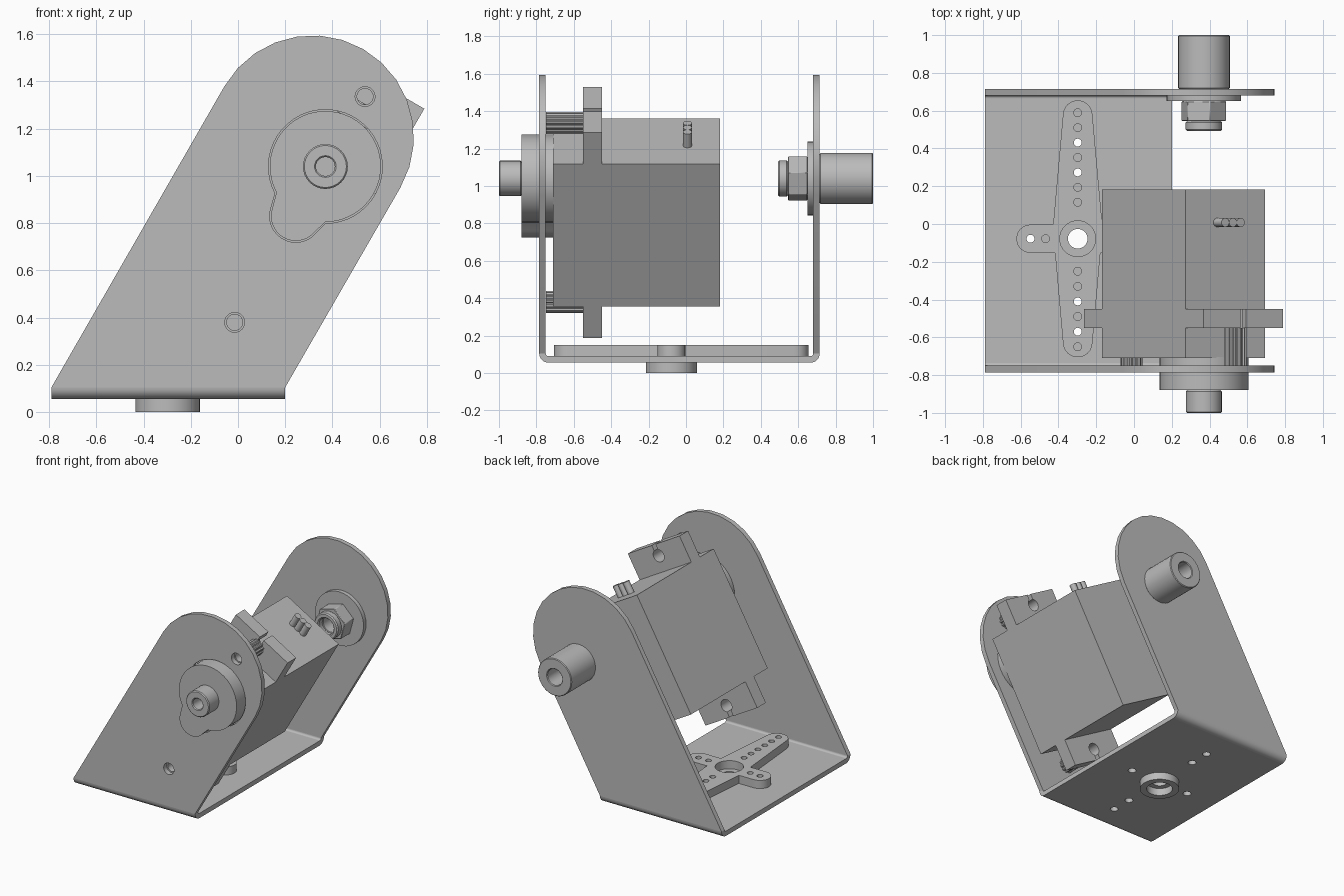
import bpy, bmesh, math
from mathutils import Vector

cube = bpy.data.objects.get("Cube")
if cube:
    bpy.data.objects.remove(cube, do_unlink=True)

grey = bpy.data.materials.new("plain grey")
grey.use_nodes = True
grey.diffuse_color = (0.5, 0.5, 0.5, 1)
grey.node_tree.nodes["Principled BSDF"].inputs["Base Color"].default_value = (0.5, 0.5, 0.5, 1)

# How a 2D point (a, b) at depth d lands in space, and the extrusion axis
PLANES = {
    "XZ": (lambda a, b, d: (a, d, b), Vector((0, 1, 0))),
    "XY": (lambda a, b, d: (a, b, d), Vector((0, 0, 1))),
    "YZ": (lambda a, b, d: (d, a, b), Vector((1, 0, 0))),
}


def arc(cx, cy, r, a0=0, a1=360, n=32):
    """Points on an arc in degrees; a full circle leaves out the repeated end."""
    m = n if abs(a1 - a0) == 360 else n - 1
    angles = [math.radians(a0 + (a1 - a0) * i / m) for i in range(n)]
    return [(cx + r * math.cos(t), cy + r * math.sin(t)) for t in angles]


def prism(name, plane, outline, d0, d1, holes=(), chamfer=0):
    """Extrude a 2D outline with holes from depth d0 to d1."""
    place, axis = PLANES[plane]
    bm = bmesh.new()
    for loop in [outline, *holes]:
        vs = [bm.verts.new(place(a, b, d0)) for a, b in loop]
        for i, v in enumerate(vs):
            bm.edges.new((v, vs[(i + 1) % len(vs)]))
    bmesh.ops.triangle_fill(bm, use_beauty=True, edges=bm.edges[:], normal=axis)
    top = bmesh.ops.extrude_face_region(bm, geom=bm.faces[:], use_keep_orig=True)["geom"]
    bmesh.ops.translate(bm, vec=axis * (d1 - d0),
                        verts=[g for g in top if isinstance(g, bmesh.types.BMVert)])
    bmesh.ops.recalc_face_normals(bm, faces=bm.faces[:])
    mesh = bpy.data.meshes.new(name)
    bm.to_mesh(mesh)
    bm.free()
    mesh.materials.append(grey)
    ob = bpy.data.objects.new(name, mesh)
    bpy.context.collection.objects.link(ob)
    bpy.ops.object.select_all(action="DESELECT")
    ob.select_set(True)
    bpy.context.view_layer.objects.active = ob
    bpy.ops.object.shade_smooth_by_angle(angle=math.radians(25))
    if chamfer:
        bev = ob.modifiers.new("chamfer", "BEVEL")
        bev.width, bev.segments, bev.limit_method = chamfer, 1, "ANGLE"
        bev.angle_limit = math.radians(50)
    return ob


def tilted(u, v):
    """Servo frame: u along its length, v across it, leaning 60 degrees."""
    c, s = math.cos(math.radians(60)), math.sin(math.radians(60))
    return (0.262 + u * c + v * s, 0.858 + u * s - v * c)


# Main positions: pivot axis (x, z), turntable centre (x, y), screws
PX, PZ = 0.37, 1.04
HX, HY = -0.298, -0.078
screws = [tilted(s * 0.552, 0) for s in (1, -1)]

# ---- U bracket ----
side = [(-0.79, 0.105), (0.2, 0.105)] + arc(0.315, 1.165, 0.43, -30, 150, 15)


def cover_outline(g=0):
    """Round cover with a small lobe, grown by g."""
    return (arc(PX, PZ, 0.235 + g, -90, 208, 40)
            + arc(0.245, 0.83, 0.105 + g, 165, 322, 18))


prism("front_side_plate", "XZ", side, -0.785, -0.75,
      [cover_outline(0.006)] + [arc(x, z, 0.042, n=24) for x, z in screws])
prism("back_side_plate", "XZ", side, 0.68, 0.715, [arc(PX, PZ, 0.06)])

through_y = [0.43, 0.275, -0.41, -0.57]
base_holes = [(HX, y) for y in through_y] + [(HX - 0.25, HY), (HX + 0.25, HY)]
prism("base_plate", "XY", [(-0.79, -0.735), (0.2, -0.735), (0.2, 0.665), (-0.79, 0.665)],
      0.055, 0.09, [arc(x, y, 0.028, n=20) for x, y in base_holes] + [arc(HX, HY, 0.052)])
for name, cy, a0, a1 in (("front_bend", -0.735, 180, 270), ("back_bend", 0.665, 360, 270)):
    bend = arc(cy, 0.105, 0.05, a0, a1, 8) + arc(cy, 0.105, 0.015, a1, a0, 8)
    prism(name, "YZ", bend, -0.79, 0.2)

# ---- Turntable horn and boss on the base ----
prism("base_boss", "XY", arc(HX, HY, 0.137), 0, 0.055, [arc(HX, HY, 0.09)])
right_half = [(0.045 + 0.075, -0.075)] + arc(0.25, 0, 0.075, -90, 90, 12) + [(0.13, 0.075)]
horn = (right_half + arc(0, 0.655, 0.078, 0, 180, 12)
        + [(-x, y) for x, y in reversed(right_half)] + arc(0, -0.55, 0.078, 180, 360, 12))
horn = [(HX + x, HY + y) for x, y in horn]
horn_holes = [(HX, 0.115 + 0.079 * i) for i in range(7)]
horn_holes += [(HX, -0.25 - 0.08 * i) for i in range(6)]
horn_holes += [(HX + x, HY) for x in (-0.25, -0.17, 0.17, 0.25)]
prism("base_horn", "XY", horn, 0.09, 0.15,
      [arc(x, y, 0.021, n=16) for x, y in horn_holes] + [arc(HX, HY, 0.095)])

# ---- Servo ----
prism("servo_body", "XZ", [tilted(u, v) for u, v in
      ((-0.44, -0.243), (0.44, -0.243), (0.44, 0.243), (-0.44, 0.243))], -0.71, 0.183)
# Mounting flange: each end has a round hole opened by a narrow slot
end = [(0.633, -0.243), (0.633, -0.018)]
end += [(0.552 + a, b) for a, b in arc(0, 0, 0.045, -23, -337, 20)]
end += [(0.633, 0.018), (0.633, 0.243)]
flange = [tilted(u, v) for u, v in end + [(-u, -v) for u, v in end]]
prism("servo_flange", "XZ", flange, -0.55, -0.45)

# Ribbed spacers between flange and front plate
for label, (x, z) in zip(("upper", "lower"), screws):
    ribs = [(x + r * math.cos(t), z + r * math.sin(t))
            for i in range(48)
            for r, t in [((0.058, 0.051)[i // 2 % 2], math.tau * i / 48)]]
    prism(label + "_spacer", "XZ", ribs, -0.749, -0.551, [arc(x, z, 0.034, n=20)])

# Three cable stubs on the upper end of the servo
for i in (-1, 0, 1):
    x, z = tilted(0.43, i * 0.047)
    bpy.ops.mesh.primitive_cylinder_add(vertices=16, radius=0.024, depth=0.18,
                                        location=(x + 0.0025, 0.008, z + 0.0043),
                                        rotation=(0, math.radians(30), 0))
    wire = bpy.context.object
    wire.name = "cable_stub_%d" % (i + 2)
    wire.data.materials.append(grey)
    bpy.ops.object.shade_smooth_by_angle(angle=math.radians(25))

# ---- Front pivot ----
prism("front_cover", "XZ", cover_outline(), -0.88, -0.705)
prism("front_shaft", "XZ", arc(PX, PZ, 0.095), -1, -0.88, [arc(PX, PZ, 0.04, n=24)], 0.006)

# ---- Back pivot: boss, washer, nut and shaft tip ----
bore = [arc(PX, PZ, 0.06)]
prism("back_boss", "XZ", arc(PX, PZ, 0.137), 0.715, 1, bore, 0.005)
prism("back_washer", "XZ", arc(PX, PZ, 0.197, n=40), 0.65, 0.68, bore)
prism("back_nut", "XZ", arc(PX, PZ, 0.123, 15, 375, 6), 0.545, 0.65, bore, 0.004)
prism("back_shaft_tip", "XZ", arc(PX, PZ, 0.097), 0.492, 0.545, bore, 0.008)
